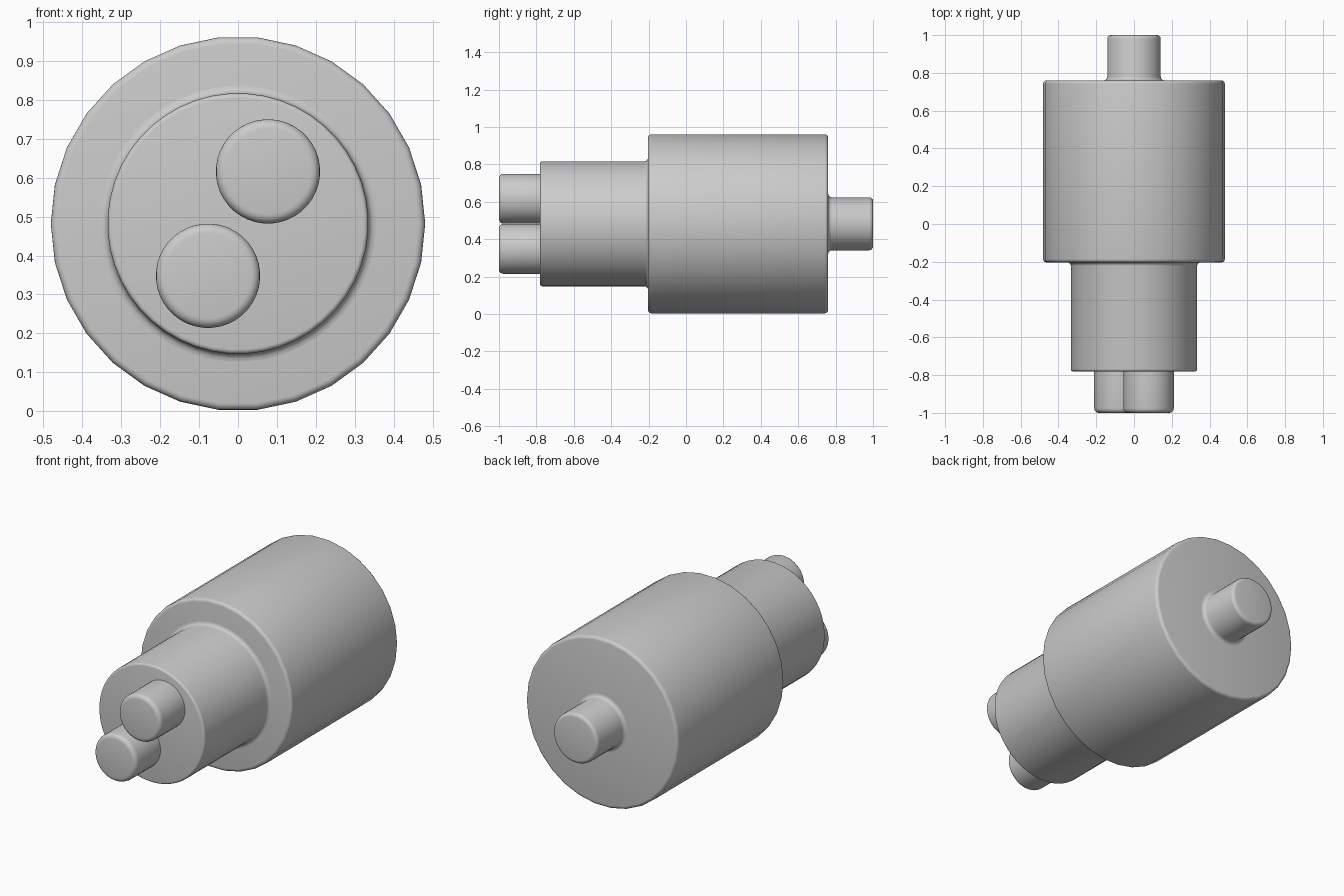
import bpy, math

if "Cube" in bpy.data.objects:
    bpy.data.objects.remove(bpy.data.objects["Cube"])

grey = bpy.data.materials.new("plain_grey")
grey.diffuse_color = (0.6, 0.6, 0.6, 1)
grey.use_nodes = True
grey.node_tree.nodes["Principled BSDF"].inputs["Base Color"].default_value = grey.diffuse_color


def arc(cy, cr, rad, a0, a1, n=4):
    """Points (y, radius) on a quarter round."""
    return [(cy + rad * math.cos(math.radians(a0 + (a1 - a0) * i / n)),
             cr + rad * math.sin(math.radians(a0 + (a1 - a0) * i / n)))
            for i in range(n + 1)]


def lathe(name, profile, x, z, sides):
    """Spin a (y, radius) profile round an axis along y and cap both ends."""
    verts, faces = [], []
    for y, r in profile:
        for k in range(sides):
            a = 2 * math.pi * (k + 0.5) / sides
            verts.append((x + r * math.sin(a), y, z + r * math.cos(a)))
    for i in range(len(profile) - 1):
        for k in range(sides):
            j = (k + 1) % sides
            faces.append((i * sides + k, i * sides + j,
                          (i + 1) * sides + j, (i + 1) * sides + k))
    last = (len(profile) - 1) * sides
    faces.append(tuple(reversed(range(sides))))
    faces.append(tuple(range(last, last + sides)))
    mesh = bpy.data.meshes.new(name)
    mesh.from_pydata(verts, [], faces)
    mesh.materials.append(grey)
    obj = bpy.data.objects.new(name, mesh)
    bpy.context.collection.objects.link(obj)
    # Make the faces point outwards, then smooth across the rounds
    bpy.context.view_layer.objects.active = obj
    obj.select_set(True)
    bpy.ops.object.mode_set(mode='EDIT')
    bpy.ops.mesh.select_all(action='SELECT')
    bpy.ops.mesh.normals_make_consistent(inside=False)
    bpy.ops.object.mode_set(mode='OBJECT')
    bpy.ops.object.shade_smooth_by_angle(angle=math.radians(35))
    obj.select_set(False)
    return obj


def peg(name, root, tip, r, x, z, sides, edge, fillet=0):
    """Cylinder with a rounded tip and an optional flared root."""
    d = 1 if tip > root else -1
    prof = [(0, r + fillet)] if fillet else [(0, r)]
    if fillet:
        prof = arc(fillet, r + fillet, fillet, 180, 270)
    prof += arc(abs(tip - root) - edge, r - edge, edge, 90, 0)
    prof = [(-0.02, prof[0][1])] + prof
    return lathe(name, [(root + d * y, q) for y, q in prof], x, z, sides)


ZC = 0.482

# Large barrel with rounded rims
lathe("barrel", arc(-0.185, 0.463, 0.018, 180, 90) + arc(0.742, 0.463, 0.018, 90, 0),
      0, ZC, 30)

# Narrower front neck and rear shaft, flared where they meet the barrel
peg("front_neck", -0.203, -0.78, 0.335, 0, ZC, 48, 0.012, 0.02)
peg("rear_shaft", 0.76, 1.0, 0.142, 0, ZC, 40, 0.02, 0.02)

# Two front pins, opposite each other about the axis
for side, label in ((1, "upper"), (-1, "lower")):
    peg(label + "_front_pin", -0.78, -1.0, 0.134, side * 0.077, ZC + side * 0.134, 40, 0.024)
